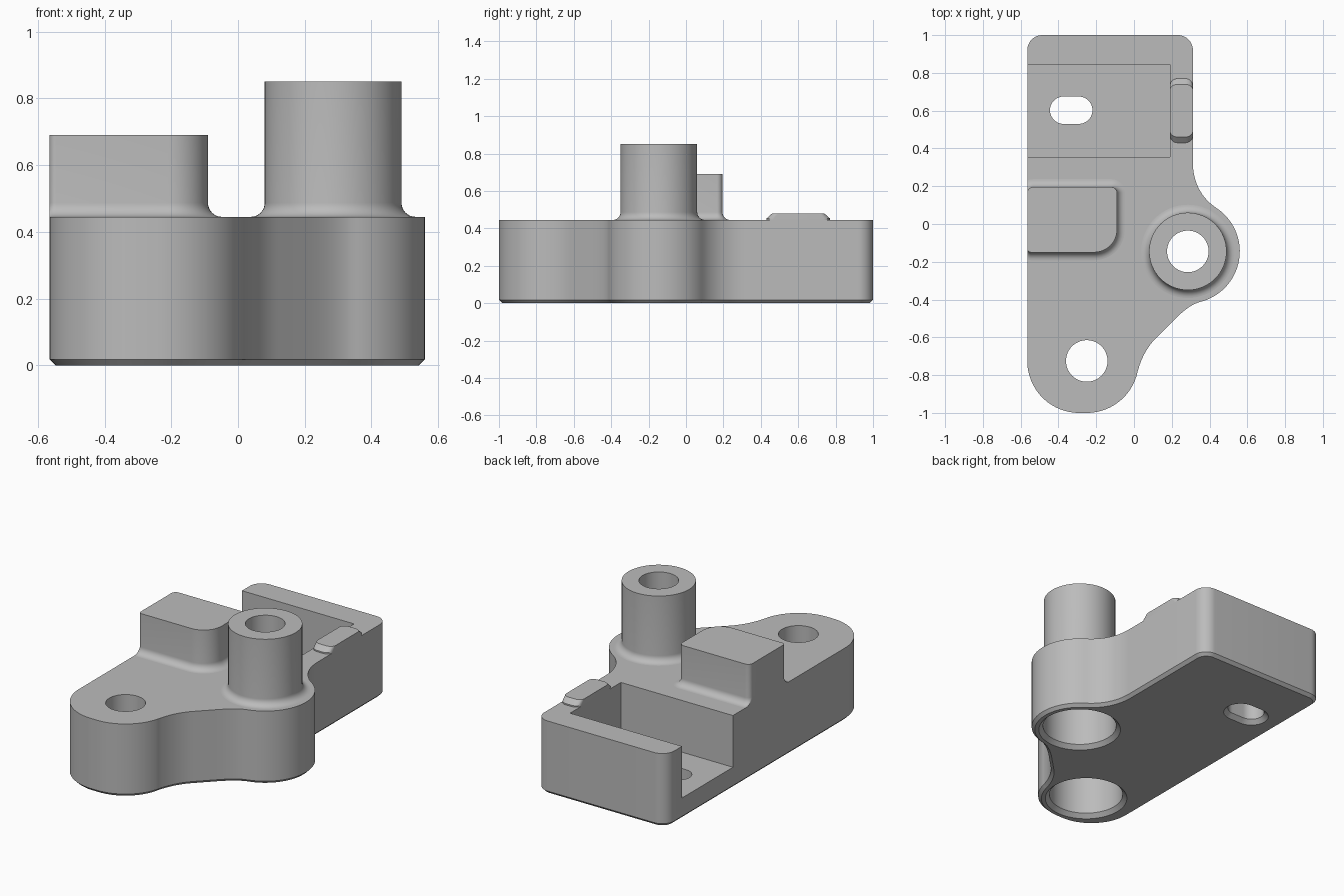
import bpy, bmesh
from math import sin, cos, pi, radians
from mathutils import Vector
from mathutils.geometry import interpolate_bezier

if "Cube" in bpy.data.objects:
    bpy.data.objects.remove(bpy.data.objects["Cube"])

grey = bpy.data.materials.new("plain grey")
grey.use_nodes = True
grey.diffuse_color = (0.5, 0.5, 0.5, 1)
grey.node_tree.nodes["Principled BSDF"].inputs["Base Color"].default_value = (0.5, 0.5, 0.5, 1)

TOP, LEFT, FILLET = 0.445, -0.565, 0.042
BOSS, LOBE = (0.285, -0.145), (-0.25, -0.725)


def arc(cx, cy, r, a0, a1, n=12):
    angles = [radians(a0 + (a1 - a0) * i / n) for i in range(n + 1)]
    return [Vector((cx + r * cos(a), cy + r * sin(a))) for a in angles]


def circle(c, r, n=64):
    return arc(*c, r, 0, 360, n)[:-1]


def bezier(a, ha, hb, b):
    pts = [Vector((*p, 0)) for p in (a, ha, hb, b)]
    return [p.to_2d() for p in interpolate_bezier(*pts, 14)]


def rounded_rect(x0, x1, y0, y1, radii):
    """Counter-clockwise outline, radii from lower left."""
    out = []
    corners = [(x0, y0, 1, 1), (x1, y0, -1, 1), (x1, y1, -1, -1), (x0, y1, 1, -1)]
    for i, ((x, y, sx, sy), r) in enumerate(zip(corners, radii)):
        out += arc(x + sx * r, y + sy * r, r, 180 + 90 * i, 270 + 90 * i) if r else [Vector((x, y))]
    return out


def tidy(pts):
    return [p for i, p in enumerate(pts) if (p - pts[i - 1]).length > 1e-4]


def offset(pts, d):
    """Move a counter-clockwise outline outward by d."""
    out = []
    for i, p in enumerate(pts):
        a = (p - pts[i - 1]).normalized()
        b = (pts[(i + 1) % len(pts)] - p).normalized()
        na, nb = Vector((a.y, -a.x)), Vector((b.y, -b.x))
        out.append(p + (na + nb) * d / (1 + na.dot(nb)))
    return out


def loft(name, rings, cap_bottom=True, cap_top=True, closed=False):
    """Skin a stack of (outline, z) rings."""
    bm = bmesh.new()
    loops = [[bm.verts.new((p.x, p.y, z)) for p in pts] for pts, z in rings]
    pairs = list(zip(loops, loops[1:]))
    for lo, hi in pairs:
        for i in range(len(lo)):
            bm.faces.new((lo[i - 1], lo[i], hi[i], hi[i - 1]))
    if cap_bottom:
        bm.faces.new(loops[0][::-1])
    if cap_top:
        bm.faces.new(loops[-1])
    mesh = bpy.data.meshes.new(name)
    bm.to_mesh(mesh)
    bm.free()
    mesh.materials.append(grey)
    ob = bpy.data.objects.new(name, mesh)
    bpy.context.collection.objects.link(ob)
    return ob


def smooth(ob):
    bpy.ops.object.select_all(action='DESELECT')
    ob.select_set(True)
    bpy.context.view_layer.objects.active = ob
    bpy.ops.object.shade_smooth_by_angle(angle=radians(30))


def fillet_rings(outline):
    """Quarter-round flare where a post meets the plate."""
    steps = [pi / 2 * i / 8 for i in range(9)]
    return [(offset(outline, FILLET * (1 - sin(t))), TOP + FILLET * (1 - cos(t))) for t in steps]


# main plate outline, counter-clockwise from the left of the lobe
outline = tidy(
    arc(LEFT + 0.275, LOBE[1], 0.275, 180, 270, 24)
    + arc(*LOBE, 0.275, 270, 346, 20)
    + bezier((0.017, -0.79), (0.037, -0.71), (0.07, -0.65), (0.12, -0.6))
    + bezier((0.2, -0.52), (0.24, -0.48), (0.295, -0.426), (0.352, -0.412))
    + arc(*BOSS, 0.275, -76, 57, 36)
    + bezier((0.435, 0.086), (0.36, 0.134), (0.312, 0.22), (0.312, 0.32))
    + arc(0.232, 0.92, 0.08, 0, 90)
    + arc(LEFT + 0.08, 0.92, 0.08, 90, 180))
body = loft("body", [(offset(outline, -0.018), 0), (outline, 0.018), (outline, TOP)])

# cutters: open pocket, slotted hole, two counterbored holes
cutters = [loft("pocket_cutter", [(rounded_rect(-0.8, 0.19, 0.355, 0.845, [0] * 4), z) for z in (0.13, 0.6)])]
slot = tidy(rounded_rect(-0.445, -0.22, 0.53, 0.675, [0.0725] * 4))
cutters.append(loft("slot_cutter", [(offset(slot, 0.035), -0.01), (slot, 0.025), (slot, 0.3)]))
for centre in (BOSS, LOBE):
    profile = [(0.244, -0.01), (0.21, 0.024), (0.21, 0.29), (0.11, 0.29), (0.11, 0.6)]
    cutters.append(loft("bore_cutter", [(circle(centre, r), z) for r, z in profile]))
for cutter in cutters:
    cutter.hide_render = True
    mod = body.modifiers.new(cutter.name, 'BOOLEAN')
    mod.operation, mod.solver, mod.object = 'DIFFERENCE', 'EXACT', cutter
bpy.context.view_layer.update()
cut_mesh = bpy.data.meshes.new_from_object(body.evaluated_get(bpy.context.evaluated_depsgraph_get()))
body.modifiers.clear()
body.data = cut_mesh
for cutter in cutters:
    bpy.data.objects.remove(cutter)
smooth(body)

# hollow post with a flared foot
wall = circle(BOSS, 0.205)
bore = circle(BOSS, 0.11)
smooth(loft("hollow_post", fillet_rings(wall) + [(wall, 0.85), (bore, 0.85), (bore, TOP)],
            cap_bottom=False, cap_top=False))

# raised block, flush with the plate on its outer side
block = tidy(rounded_rect(LEFT, -0.09, -0.15, 0.195, [0.02, 0.12, 0.03, 0.03]))
rings = [([Vector((max(p.x, LEFT), p.y)) for p in pts], z) for pts, z in fillet_rings(block)]
smooth(loft("raised_block", rings + [(block, 0.69)], cap_bottom=False))

# small locating nub with sloped ends
foot = tidy(rounded_rect(0.19, 0.312, 0.43, 0.77, [0.04] * 4))
crown = [Vector((p.x, 0.6 + (p.y - 0.6) * 0.82)) for p in foot]
smooth(loft("locating_nub", [(foot, TOP), (foot, TOP + 0.008), (crown, 0.48)], cap_bottom=False))
